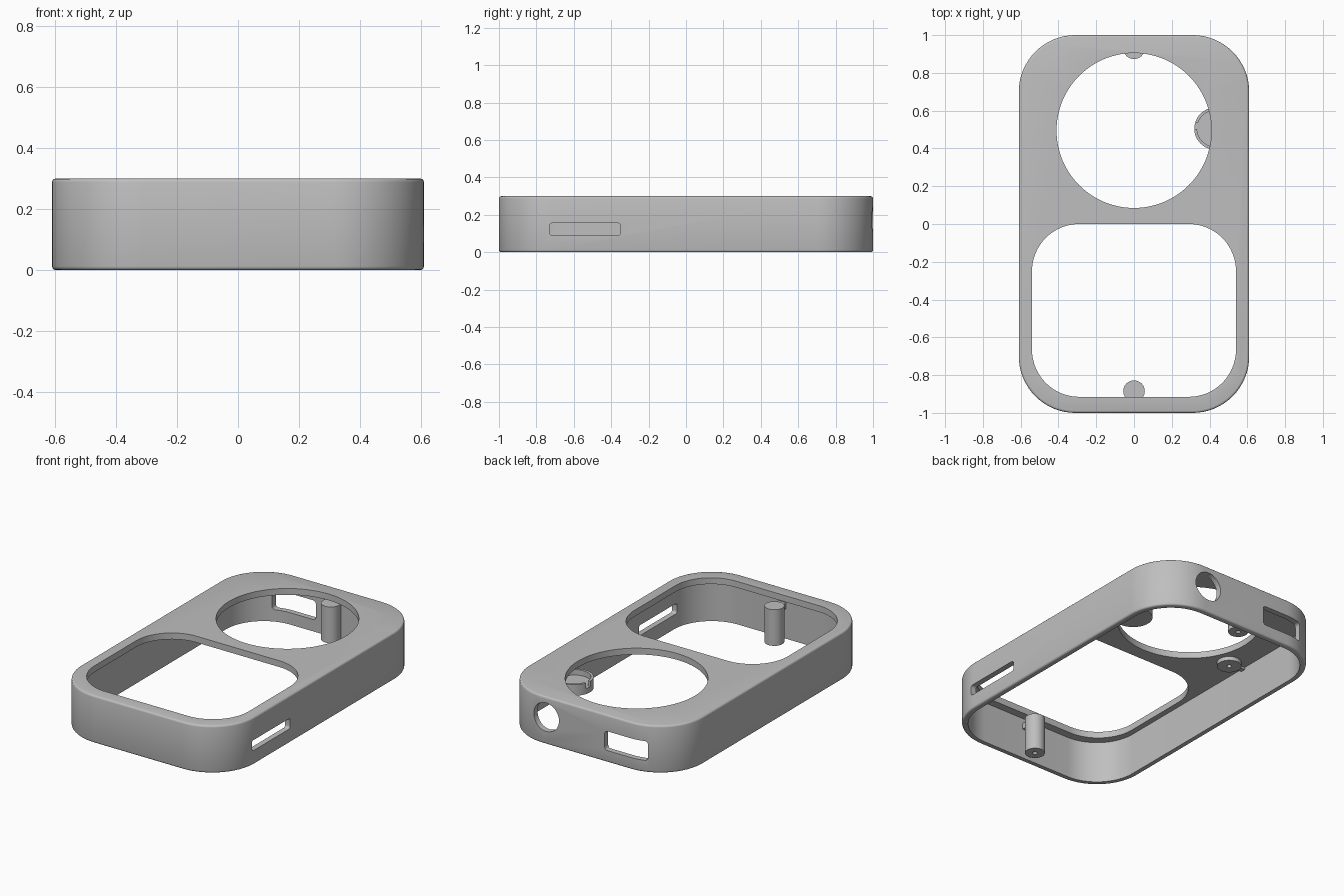
import bpy, bmesh, math
from mathutils import Matrix, Vector

cube = bpy.data.objects.get("Cube")
if cube:
    bpy.data.objects.remove(cube, do_unlink=True)

grey = bpy.data.materials.new("plain grey")
grey.use_nodes = True
shade = (0.52, 0.52, 0.52, 1)
grey.diffuse_color = shade
grey.node_tree.nodes["Principled BSDF"].inputs["Base Color"].default_value = shade

FACE_RIGHT = Matrix(((0, 0, 1), (1, 0, 0), (0, 1, 0))).to_4x4()   # profile in y-z
FACE_BACK = Matrix(((-1, 0, 0), (0, 0, 1), (0, 1, 0))).to_4x4()   # profile in x-z


def rounded(w, h, r, steps=16):
    """Outline of a rounded rectangle centred on the origin."""
    pts = []
    for i, (sx, sy) in enumerate(((1, 1), (-1, 1), (-1, -1), (1, -1))):
        for k in range(steps + 1):
            a = math.pi / 2 * (i + k / steps)
            pts.append((sx * (w / 2 - r) + r * math.cos(a), sy * (h / 2 - r) + r * math.sin(a)))
    return pts


def circle(r, n=48):
    return [(r * math.cos(math.tau * i / n), r * math.sin(math.tau * i / n)) for i in range(n)]


def prism(name, outline, center, low, high, turn=Matrix(), edge=0):
    """Extrude an outline from low to high, with an optional softened rim."""
    bm = bmesh.new()
    face = bm.faces.new([bm.verts.new((x, y, low)) for x, y in outline])
    up = bmesh.ops.extrude_face_region(bm, geom=[face])["geom"]
    bmesh.ops.translate(bm, vec=(0, 0, high - low), verts=[v for v in up if isinstance(v, bmesh.types.BMVert)])
    bmesh.ops.recalc_face_normals(bm, faces=bm.faces)
    if edge:
        rims = [e for e in bm.edges if abs(e.verts[0].co.z - e.verts[1].co.z) < 1e-5]
        bmesh.ops.bevel(bm, geom=rims, offset=edge, segments=3, profile=0.5, affect='EDGES')
    bm.transform(Matrix.Translation(Vector(center)) @ turn)
    mesh = bpy.data.meshes.new(name)
    bm.to_mesh(mesh)
    bm.free()
    mesh.materials.append(grey)
    obj = bpy.data.objects.new(name, mesh)
    bpy.context.collection.objects.link(obj)
    return obj


def combine(target, *others, operation='DIFFERENCE'):
    """Apply booleans and drop the helper solids."""
    for other in others:
        mod = target.modifiers.new("boolean", 'BOOLEAN')
        mod.operation, mod.solver, mod.object = operation, 'EXACT', other
        bpy.context.view_layer.objects.active = target
        bpy.ops.object.modifier_apply(modifier=mod.name)
        bpy.data.objects.remove(other, do_unlink=True)


# Hollow case, open underneath
case = prism("case", rounded(1.22, 2, 0.3), (0, 0, 0), 0, 0.3, edge=0.012)
combine(
    case,
    prism("cavity", rounded(1.15, 1.93, 0.265), (0, 0, 0), -0.1, 0.26),
    # Top openings
    prism("round_opening", circle(0.41, 96), (0, 0.495, 0), 0.2, 0.4),
    prism("screen_opening", rounded(1.08, 0.915, 0.25), (0, -0.4575, 0), 0.2, 0.4),
    # Side slot and the two back ports
    prism("side_slot", rounded(0.38, 0.066, 0.015, 5), (0, -0.54, 0.123), 0.5, 0.7, FACE_RIGHT),
    prism("back_port", rounded(0.29, 0.122, 0.02, 5), (-0.275, 0, 0.136), 0.8, 1.1, FACE_BACK),
    prism("round_port", circle(0.09), (0.28, 0, 0.172), 0.8, 1.1, FACE_BACK),
)

# Screw posts, each tied to its wall by a rib
posts = []
for name, y, side in (("front_post", -0.885, -1), ("back_post", 0.93, 1)):
    post = prism(name, circle(0.057), (0, y, 0), 0.005, 0.234)
    wall = side * 0.975
    rib = prism("rib", rounded(0.05, abs(wall - y), 0.004, 2), (0, (wall + y) / 2, 0), 0.19, 0.228)
    combine(post, rib, operation='UNION')
    combine(post, prism("screw_hole", circle(0.014, 20), (0, y, 0), -0.05, 0.12))
    posts.append(post)

# Shallow cup beside the round opening, with a notch in its rim
cup = prism("cup", circle(0.111), (0.43, 0.505, 0), 0.13, 0.2)
combine(cup, prism("cup_arm", rounded(0.12, 0.1, 0.005, 2), (0.53, 0.505, 0), 0.13, 0.16), operation='UNION')
combine(
    cup,
    prism("cup_hollow", circle(0.096), (0.43, 0.505, 0), 0.165, 0.3),
    prism("cup_notch", rounded(0.06, 0.035, 0.004, 2), (0.32, 0.52, 0), 0.165, 0.3),
)

# Low screw boss under the top plate
boss = prism("plate_boss", circle(0.07), (-0.47, 0.29, 0), 0.235, 0.265)
combine(boss, prism("boss_rib", rounded(0.1, 0.03, 0.004, 2), (-0.53, 0.29, 0), 0.245, 0.265), operation='UNION')
combine(boss, prism("boss_hole", circle(0.014, 20), (-0.47, 0.29, 0), 0.2, 0.255))

# Smooth curves, crisp corners
bpy.ops.object.select_all(action='DESELECT')
for obj in [case, cup, boss] + posts:
    obj.select_set(True)
bpy.context.view_layer.objects.active = case
bpy.ops.object.shade_smooth_by_angle(angle=math.radians(32))
